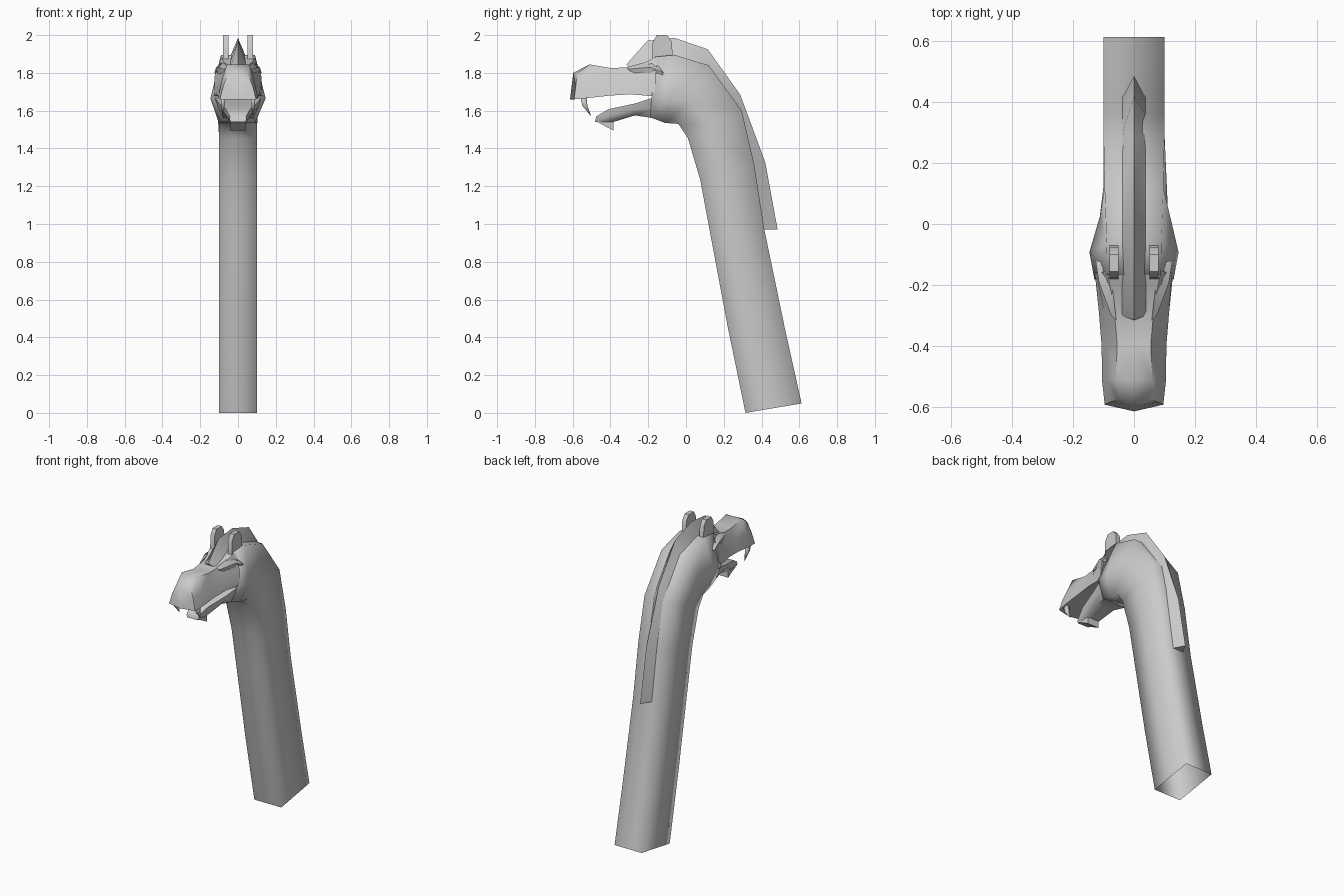
import bpy, bmesh
from mathutils import Vector

if "Cube" in bpy.data.objects:
    bpy.data.objects.remove(bpy.data.objects["Cube"])


def skin(name, rings, caps=(True, True), angle=None):
    """Bridge equal-length rings of points into one smooth shaded object."""
    bm = bmesh.new()
    vs = [[bm.verts.new(p) for p in r] for r in rings]
    n = len(rings[0])
    for a, b in zip(vs, vs[1:]):
        for i in range(n):
            j = (i + 1) % n
            bm.faces.new((a[i], a[j], b[j], b[i]))
    if caps[0]:
        bm.faces.new(vs[0][::-1])
    if caps[1]:
        bm.faces.new(vs[-1])
    bmesh.ops.remove_doubles(bm, verts=bm.verts, dist=1e-5)
    bmesh.ops.recalc_face_normals(bm, faces=bm.faces)
    me = bpy.data.meshes.new(name)
    bm.to_mesh(me)
    bm.free()
    ob = bpy.data.objects.new(name, me)
    bpy.context.collection.objects.link(ob)
    bpy.ops.object.select_all(action='DESELECT')
    bpy.context.view_layer.objects.active = ob
    ob.select_set(True)
    if angle is None:
        bpy.ops.object.shade_smooth()
    else:
        bpy.ops.object.shade_smooth_by_angle(angle=angle)
    return ob


def ring(top, bot, wt, wm, wb, f=0.4, bulge=0.0):
    """Eight-point symmetric section between a top and a bottom (y, z) point."""
    t, b = Vector((0, *top)), Vector((0, *bot))
    m = b.lerp(t, f)
    X, c = Vector((1, 0, 0)), Vector((0, -bulge, 0))
    return [t + c, t + X * wt, m + X * wm, b + X * wb,
            b + c, b - X * wb, m - X * wm, t - X * wt]


# neck and skull, open at the bottom
neck = [
    ((.612, .05), (.315, 0), .1, .1, .1),
    ((.525, .44), (.22, .46), .1, .1, .1),
    ((.415, .97), (.119, 1.0), .1, .1, .1),
    ((.36, 1.32), (.075, 1.235), .1, .1, .1),
    ((.295, 1.60), (.01, 1.455), .1, .1, .1),
    ((.12, 1.84), (-.04, 1.53), .096, .112, .1),
    ((-.06, 1.895), (-.11, 1.535), .09, .146, .09, .36),
    ((-.165, 1.885), (-.19, 1.565), .088, .13, .085, .34),
]
skin("neck_and_skull", [ring(*s) for s in neck], (False, True))

# upper snout
snout = [
    ((-.155, 1.885), (-.165, 1.675), .088, .124, .128, .5),
    ((-.265, 1.832), (-.29, 1.687), .066, .1, .115, .5),
    ((-.395, 1.825), (-.40, 1.68), .055, .085, .106, .5),
    ((-.51, 1.845), (-.51, 1.668), .06, .087, .105, .5),
    ((-.575, 1.80), (-.592, 1.66), .05, .078, .096, .5, .022),
]
skin("upper_snout", [ring(*s) for s in snout], angle=1.05)

# lower jaw
jaw = [
    ((-.155, 1.675), (-.17, 1.56), .128, .11, .085, .5),
    ((-.27, 1.638), (-.27, 1.575), .1, .09, .065, .5),
    ((-.41, 1.608), (-.385, 1.54), .065, .062, .045, .5),
    ((-.475, 1.57), (-.482, 1.54), .042, .045, .04, .5),
]
skin("lower_jaw", [ring(*s) for s in jaw], angle=1.05)


def prism(name, outline, x0, x1, shrink=1.0):
    """Plate with a (y, z) outline between two x positions."""
    return skin(name, [[(x, y, z) for y, z in outline] for x in (x0, x1)], angle=.9)


# chin spike
prism("chin_spike", [(-.48, 1.545), (-.385, 1.55), (-.385, 1.495)], -.042, .042)

# mane ridge: base line on the neck back, and raised crest
base = [(.41, .97), (.355, 1.32), (.29, 1.60), (.12, 1.835),
        (-.06, 1.89), (-.2, 1.862), (-.30, 1.825)]
crest = [(.485, .97), (.42, 1.325), (.287, 1.685), (.115, 1.925),
         (-.06, 1.985), (-.205, 1.97), (-.315, 1.845)]
skin("mane", [[(.04, *b), (0, *c), (-.04, *b)] for b, c in zip(base, crest)], angle=.9)

for side, s in (("left", -1), ("right", 1)):
    # ears
    ear = [(-.18, 1.87), (-.177, 1.96), (-.155, 2.0), (-.1, 2.0), (-.075, 1.965), (-.07, 1.87)]
    prism("ear_" + side, ear, s * .05, s * .08)

    # brows
    brow = [
        [(s * .058, -.315, 1.83), (s * .075, -.30, 1.82), (s * .065, -.30, 1.8)],
        [(s * .075, -.17, 1.868), (s * .115, -.19, 1.83), (s * .105, -.19, 1.76)],
        [(s * .085, -.125, 1.81), (s * .126, -.12, 1.80), (s * .1, -.125, 1.78)],
    ]
    skin("brow_" + side, brow, angle=.9)

    # fangs
    fang = []
    for y, z, r in ((-.543, 1.675, .017), (-.535, 1.625, .013), (-.505, 1.575, .002)):
        fang.append([(s * .08 + dx * r, y + dy * r, z)
                     for dx, dy in ((-.7, -1), (.7, -1), (.7, 1), (-.7, 1))])
    skin("fang_" + side, fang)
